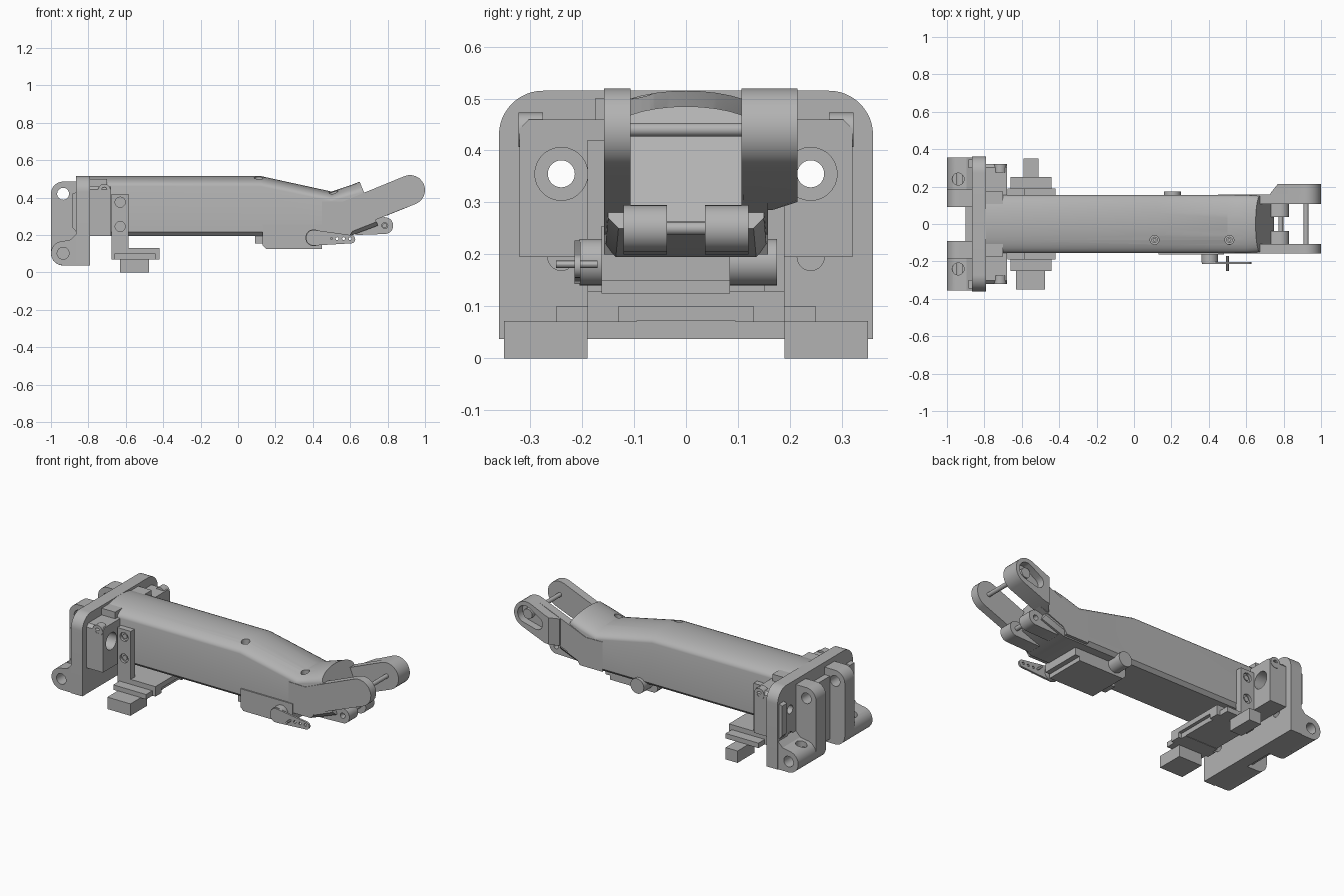
import bpy, bmesh, math
from mathutils import Vector

if "Cube" in bpy.data.objects:
    bpy.data.objects.remove(bpy.data.objects["Cube"], do_unlink=True)

grey = bpy.data.materials.new("plain grey")
grey.use_nodes = True
GREY = (0.45, 0.45, 0.45, 1)
grey.diffuse_color = GREY
grey.node_tree.nodes["Principled BSDF"].inputs["Base Color"].default_value = GREY


def finish(name, bm):
    bmesh.ops.recalc_face_normals(bm, faces=bm.faces)
    me = bpy.data.meshes.new(name)
    bm.to_mesh(me)
    bm.free()
    me.materials.append(grey)
    ob = bpy.data.objects.new(name, me)
    bpy.context.collection.objects.link(ob)
    return ob


def loft(name, rings):
    """Skin a list of equal-length point rings and cap both ends."""
    bm = bmesh.new()
    vs = [[bm.verts.new(p) for p in r] for r in rings]
    n = len(rings[0])
    for a, b in zip(vs, vs[1:]):
        for i in range(n):
            bm.faces.new((a[i], a[(i + 1) % n], b[(i + 1) % n], b[i]))
    bm.faces.new(vs[0])
    bm.faces.new(vs[-1])
    return finish(name, bm)


def prism(name, pts, axis, a, b):
    """Extrude a 2D outline along an axis: y takes (x, z), x takes (y, z), z takes (x, y)."""
    put = {"x": lambda p, t: (t, p[0], p[1]),
           "y": lambda p, t: (p[0], t, p[1]),
           "z": lambda p, t: (p[0], p[1], t)}[axis]
    return loft(name, [[put(p, t) for p in pts] for t in (a, b)])


def box(name, x, y, z):
    return prism(name, [(x[0], z[0]), (x[1], z[0]), (x[1], z[1]), (x[0], z[1])], "y", *y)


def arc(c, r, a0, a1, n=12):
    return [(c[0] + r * math.cos(math.radians(a0 + (a1 - a0) * i / n)),
             c[1] + r * math.sin(math.radians(a0 + (a1 - a0) * i / n))) for i in range(n + 1)]


def circle(c, r, n=28):
    return arc(c, r, 0, 360, n)[:-1]


def capsule(p, q, rp, rq):
    """Outline of two circles joined by straight edges."""
    a = math.degrees(math.atan2(q[1] - p[1], q[0] - p[0]))
    return arc(q, rq, a - 90, a + 90) + arc(p, rp, a + 90, a + 270)


def cut(ob, *cutters):
    for c in cutters:
        m = ob.modifiers.new("cut", "BOOLEAN")
        m.operation = "DIFFERENCE"
        m.solver = "EXACT"
        m.object = c
        c.hide_render = True
    bpy.context.view_layer.update()
    dg = bpy.context.evaluated_depsgraph_get()
    me = bpy.data.meshes.new_from_object(ob.evaluated_get(dg))
    ob.modifiers.clear()
    ob.data = me
    for c in cutters:
        bpy.data.objects.remove(c, do_unlink=True)
    return ob


def span(s, a, b):
    return sorted((s * a, s * b))


SIDES = ((1, "left"), (-1, "right"))

# Base plate with rounded upper corners and four bolt holes
outline = [(-.36, .037), (.36, .037)] + arc((.275, .43), .085, 0, 90) + arc((-.275, .43), .085, 90, 180)
plate = prism("base_plate", outline, "x", -.865, -.79)
cut(plate, *[prism("cutter", circle((s * .24, z), .026), "x", -1.1, -.7)
             for s in (1, -1) for z in (.195, .355)])

# Mounting block with counterbored bolt pockets
c = .018
block = prism("mount_block", [(-.32, .195), (.32, .195), (.32, .46 - c), (.32 - c, .46),
                              (-.32 + c, .46), (-.32, .46 - c)], "x", -.792, -.68)
cut(block, *[prism("cutter", circle((s * .24, .355), r), "x", a, -.6)
             for s in (1, -1) for r, a in ((.051, -.77), (.026, -.85))])
box("arm_collar", (-.792, -.70), (-.175, .175), (.30, .50))

# Hinge lugs, ribs and eyelets on both sides of the base
box("back_web", (-.90, -.86), (-.10, .10), (.06, .44))
for s, side in SIDES:
    rib = [(-.86, .037), (-.935, .037)] + arc((-.935, .102), .065, 270, 180)[1:] \
        + arc((-.935, .42), .065, 180, 90) + [(-.86, .485)]
    cut(prism(side + "_hinge_rib", rib, "y", *span(s, .09, .185)),
        prism("cutter", circle((-.935, .42), .032), "y", *span(s, .05, .3)))
    lug = [(-.86, .037), (-.935, .037)] + arc((-.935, .102), .065, 270, 90)[1:] + [(-.895, .175), (-.86, .21)]
    cut(prism(side + "_lower_lug", lug, "y", *span(s, .18, .355)),
        prism("cutter", circle((-.935, .102), .032), "y", *span(s, .1, .5)),
        prism("cutter", circle((-.94, s * .24), .032), "z", .13, .3))
    prism(side + "_upper_pad", [(-.86, .43), (-.885, .42), (-.885, .24), (-.86, .21)], "y", *span(s, .30, .345))
    cut(prism(side + "_eyelet", circle((-.715, .44), .033), "y", *span(s, .275, .322)),
        prism("cutter", circle((-.715, .44), .015), "y", *span(s, .2, .4)))


# Arched arm body, bent twice, with a slanted end
def section(x, zb, zs, zt, w=.155, lean=0):
    top = [(w * math.cos(math.pi * i / 16), zs + (zt - zs) * math.sin(math.pi * i / 16)) for i in range(17)]
    pts = [(-w, zb + .02), (-w + .02, zb), (w - .02, zb), (w, zb + .02)] + top
    return [(x + lean * (zt - z), y, z) for y, z in pts]


arm = loft("arm_body", [section(-.79, .195, .46, .515), section(.12, .195, .46, .515),
                        section(.50, .195, .38, .432), section(.60, .195, .41, .465),
                        section(.65, .25, .43, .485, .15, .42)])
cut(arm, *[prism("cutter", circle((x, -.085), .024), "z", z, .7) for x, z in ((.11, .44), (.51, .35))])
for x, z in ((.11, .47), (.51, .39)):
    cut(prism("arm_screw", circle((x, -.085), .017), "z", z - .05, z),
        prism("cutter", circle((x, -.085), .008, 6), "z", z - .01, z + .1))

# Fork arms with pivot pin
fork = [(.45, .20), (.60, .20), (.625, .237)] + arc((.92, .44), .08, -68, 112) + [(.66, .42), (.56, .378), (.45, .38)]
prism("right_fork_arm", fork, "y", -.158, -.107)
prism("left_fork_arm", fork, "y", .107, .158)
thick = [(.73, .285), (.80, .305)] + arc((.92, .44), .08, -68, 112) + [(.80, .474), (.73, .447)]
boss = loft("left_fork_boss", [[(x, .11, z) for x, z in thick],
                               [(x, .165, z) for x, z in thick],
                               [(max(x, .77), .215, z + max(0, .77 - x) * .4) for x, z in thick]])
cut(boss, prism("cutter", capsule((.85, .41), (.925, .442), .04, .052), "y", .17, .3))
prism("gear_hub", circle((.92, .44), .03), "y", .15, .20)
prism("fork_pin", circle((.92, .44), .013, 16), "y", -.13, .13)

# Lower clevis and its pin
for s, side in SIDES:
    cut(prism(side + "_clevis", capsule((.64, .235), (.785, .25), .035, .045), "y", *span(s, .037, .12)),
        prism("cutter", circle((.785, .25), .016, 16), "y", *span(s, .07, .3)))
prism("clevis_pin", circle((.785, .25), .013, 16), "y", -.09, .09)

# Actuator under the arm
prism("actuator_body", [(.13, .145), (.15, .125), (.45, .125), (.45, .15), (.48, .15),
                        (.48, .255), (.13, .255)], "y", -.163, .085)
box("actuator_plug", (.09, .14), (-.13, -.05), (.155, .20))
prism("actuator_motor", circle((.205, .185), .045), "y", .05, .175)
prism("actuator_shaft", circle((.405, .185), .045), "y", -.205, -.15)
horn = prism("actuator_horn", capsule((.405, .185), (.605, .177), .042, .022), "y", -.215, -.203)
cut(horn, *[prism("cutter", circle((x, .18), .008, 12), "y", -.3, -.1) for x in (.53, .565, .6)])
prism("horn_pin", circle((.50, .181), .007, 12), "y", -.25, -.17)

# Bracket hanging below the arm
box("bracket_tray", (-.675, -.42), (-.19, .19), (.10, .13))
box("tray_core", (-.655, -.44), (-.10, .10), (.072, .12))
for s, side in SIDES:
    strap = box(side + "_bracket_strap", (-.675, -.585), span(s, .15, .19), (.12, .42))
    cut(strap, *[prism("cutter", circle((-.63, z), .027), "y", *span(s, .175, .3)) for z in (.245, .375)])
    for z in (.245, .375):
        prism(side + "_strap_screw", circle((-.63, z), .015, 16), "y", *span(s, .15, .183))
    for x in (-.66, -.435):
        box(side + "_tray_clip", (x - .015, x + .015), span(s, .13, .19), (.07, .13))
    box(side + "_rail", (-.66, -.44), span(s, .095, .25), (.07, .10))
    x0, x1 = (-.59, -.51) if s > 0 else (-.63, -.475)
    box(side + "_foot", (x0, x1), span(s, .19, .35), (0, .072))

# Smooth round surfaces while keeping sharp edges
bpy.ops.object.select_all(action="DESELECT")
for ob in bpy.data.objects:
    if ob.type == "MESH" and grey.name in ob.data.materials:
        ob.select_set(True)
        bpy.context.view_layer.objects.active = ob
bpy.ops.object.shade_smooth_by_angle(angle=math.radians(30))
